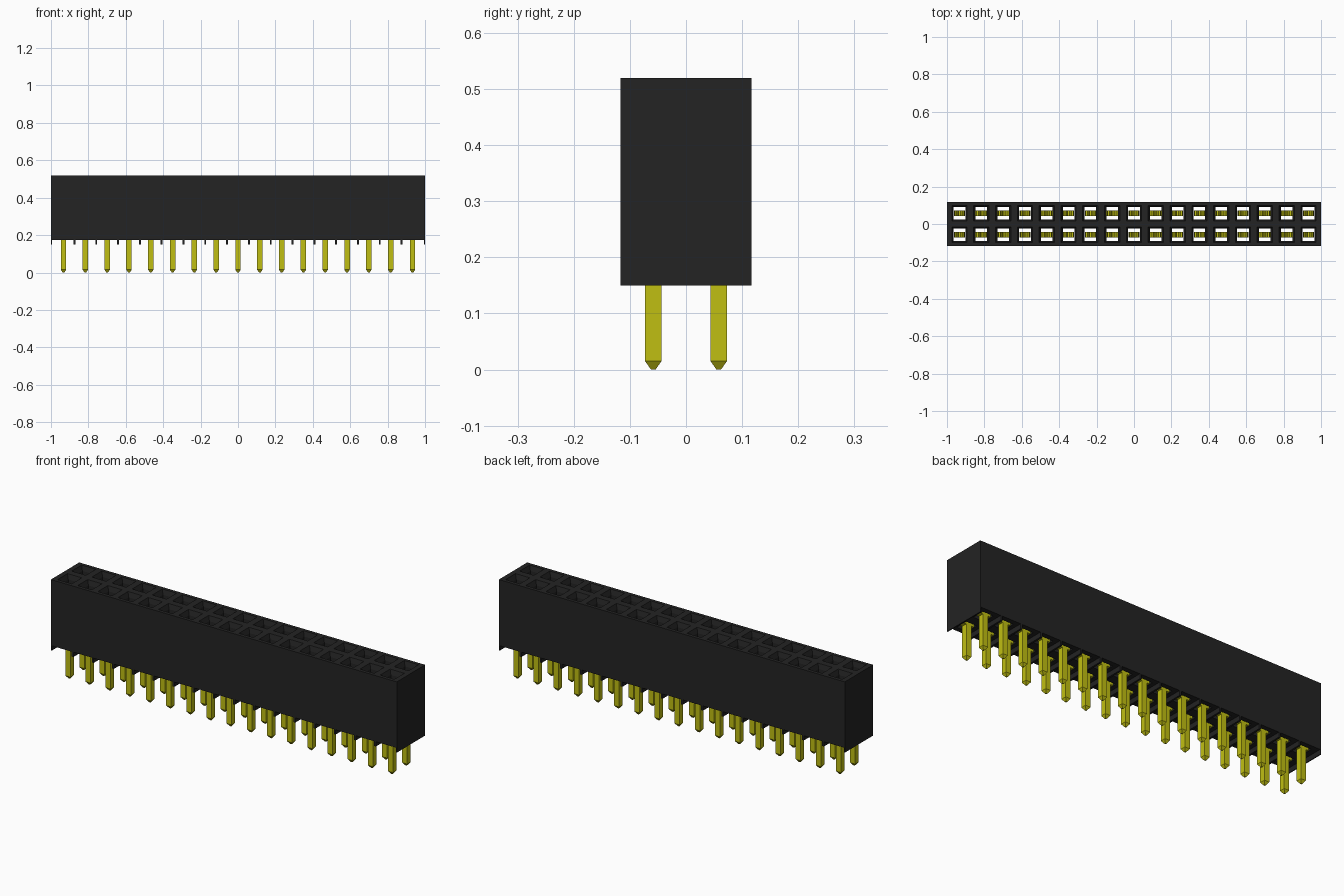
import bpy
import bmesh

if "Cube" in bpy.data.objects:
    bpy.data.objects.remove(bpy.data.objects["Cube"])

COLS, PITCH = 17, 0.1166
HALF_Y = 0.117
BOTTOM, TOP, FOOT = 0.175, 0.52, 0.15
PIN_X = [(i - (COLS - 1) / 2) * PITCH for i in range(COLS)]
PIN_Y = [-PITCH / 2, PITCH / 2]
# Cell borders: midway between pins, with the ends at the housing walls
EDGE_X = [-1] + [x + PITCH / 2 for x in PIN_X[:-1]] + [1]
EDGE_Y = [-HALF_Y, 0, HALF_Y]


def material(name, colour, rough):
    m = bpy.data.materials.new(name)
    m.use_nodes = True
    m.diffuse_color = colour
    node = m.node_tree.nodes["Principled BSDF"]
    node.inputs["Base Color"].default_value = colour
    node.inputs["Roughness"].default_value = rough
    return m


BLACK = material("black plastic", (0.017, 0.017, 0.017, 1), 0.6)
GOLD = material("yellow metal", (0.53, 0.52, 0.006, 1), 0.5)


def finish(name, bm, mat):
    bmesh.ops.remove_doubles(bm, verts=bm.verts, dist=0.00001)
    bmesh.ops.recalc_face_normals(bm, faces=bm.faces)
    mesh = bpy.data.meshes.new(name)
    bm.to_mesh(mesh)
    bm.free()
    mesh.materials.append(mat)
    ob = bpy.data.objects.new(name, mesh)
    bpy.context.collection.objects.link(ob)
    return ob


def ring(bm, x0, x1, y0, y1, z):
    return [bm.verts.new((x, y, z)) for x, y in
            ((x0, y0), (x1, y0), (x1, y1), (x0, y1))]


def square(bm, x, y, hx, hy, z):
    return ring(bm, x - hx, x + hx, y - hy, y + hy, z)


def loft(bm, rings, caps=True):
    for a, b in zip(rings, rings[1:]):
        for k in range(4):
            n = (k + 1) % 4
            bm.faces.new((a[k], a[n], b[n], b[k]))
    if caps:
        bm.faces.new(rings[0])
        bm.faces.new(rings[-1])


# Housing: every cell is a through hole with a chamfered mouth
bm = bmesh.new()
for i, x in enumerate(PIN_X):
    for j, y in enumerate(PIN_Y):
        cell = (EDGE_X[i], EDGE_X[i + 1], EDGE_Y[j], EDGE_Y[j + 1])
        low, high = ring(bm, *cell, BOTTOM), ring(bm, *cell, TOP)
        loft(bm, [low,
                  square(bm, x, y, 0.031, 0.033, BOTTOM),
                  square(bm, x, y, 0.031, 0.033, TOP - 0.025),
                  square(bm, x, y, 0.041, 0.041, TOP),
                  high], caps=False)
        outside = (j == 0, i == COLS - 1, j == 1, i == 0)
        for k in range(4):
            if outside[k]:
                n = (k + 1) % 4
                bm.faces.new((low[k], low[n], high[n], high[k]))
finish("housing", bm, BLACK)

# Thin cross ribs under the housing
bm = bmesh.new()
for x in EDGE_X:
    x0, x1 = max(x - 0.005, -1), min(x + 0.005, 1)
    loft(bm, [ring(bm, x0, x1, -HALF_Y, HALF_Y, z) for z in (FOOT, BOTTOM)])
finish("standoff_ribs", bm, BLACK)

# Solder pins with tapered tips, and the wide contact base above them
bm = bmesh.new()
for x in PIN_X:
    for y in PIN_Y:
        loft(bm, [square(bm, x, y, h, h, z) for h, z in
                  ((0.004, 0), (0.0145, 0.015), (0.0145, BOTTOM + 0.005))])
        loft(bm, [square(bm, x, y, 0.03, 0.0145, z)
                  for z in (BOTTOM + 0.002, BOTTOM + 0.03)])
finish("pins", bm, GOLD)

# Spring prongs: leaning together, then flaring at the top
PRONG = ((0.024, BOTTOM + 0.03), (0.022, 0.26), (0.007, 0.4), (0.02, 0.45))
bm = bmesh.new()
for x in PIN_X:
    for y in PIN_Y:
        for side in (-1, 1):
            loft(bm, [square(bm, x + side * dx, y, 0.005, 0.0145, z)
                      for dx, z in PRONG])
finish("contact_prongs", bm, GOLD)
